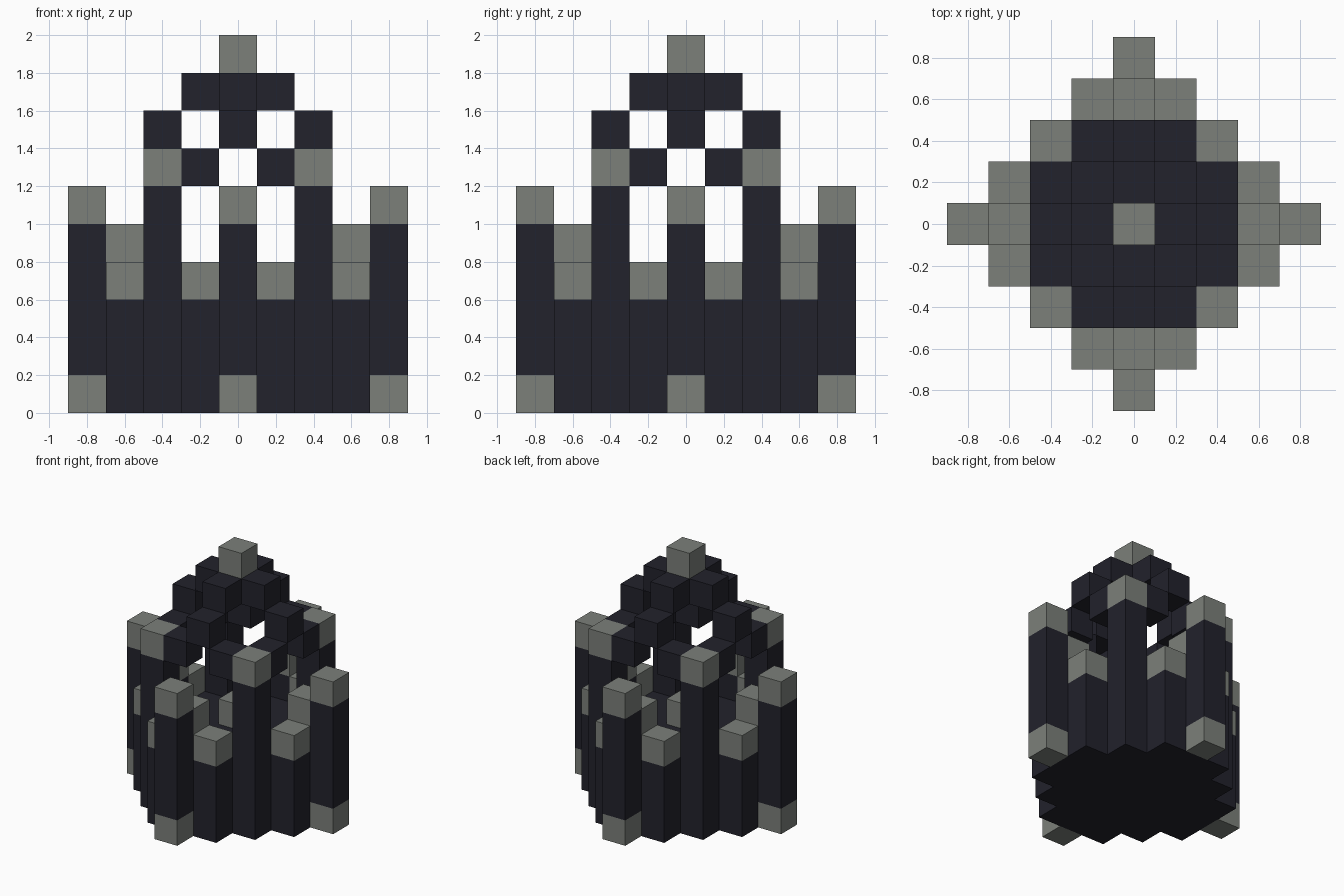
import bpy
import bmesh
from mathutils import Matrix, Vector

cube = bpy.data.objects.get("Cube")
if cube:
    bpy.data.objects.remove(cube, do_unlink=True)

U = 0.2  # block size


def material(name, colour):
    mat = bpy.data.materials.new(name)
    mat.use_nodes = True
    mat.diffuse_color = colour
    mat.node_tree.nodes["Principled BSDF"].inputs["Base Color"].default_value = colour
    return mat


DARK = material("dark slate", (0.016, 0.016, 0.025, 1))
GREY = material("stone grey", (0.2, 0.215, 0.195, 1))


def mirrored(x, y):
    """All distinct positions of a cell under the fourfold symmetry."""
    return sorted({(sx * a, sy * b) for a, b in ((x, y), (y, x))
                   for sx in (-1, 1) for sy in (-1, 1)})


def blocks(name, cells, low, high, mat):
    """One upright block on each cell, from layer low up to layer high."""
    bm = bmesh.new()
    for x, y in cells:
        centre = Vector((x * U, y * U, (low + high) * U / 2))
        size = Matrix.Diagonal((U, U, (high - low) * U, 1))
        bmesh.ops.create_cube(bm, size=1, matrix=Matrix.Translation(centre) @ size)
    mesh = bpy.data.meshes.new(name)
    bm.to_mesh(mesh)
    bm.free()
    mesh.materials.append(mat)
    obj = bpy.data.objects.new(name, mesh)
    bpy.context.collection.objects.link(obj)


# Raised floor inside the diamond of walls
floor = [(x, y) for x in range(-3, 4) for y in range(-3, 4)
         if abs(x) + abs(y) < 4 and abs(x) + abs(y) != 3 or
         abs(x) + abs(y) == 3 and x * y != 0]
blocks("floor", floor, 0, 3, DARK)
blocks("centre_stone", [(0, 0)], 3, 4, GREY)

# Four outer towers with stone feet and caps
towers = mirrored(4, 0)
blocks("tower_feet", towers, 0, 1, GREY)
blocks("tower_shafts", towers, 1, 5, DARK)
blocks("tower_caps", towers, 5, 6, GREY)

# Buttresses behind the towers
blocks("buttresses", mirrored(3, 0), 0, 4, DARK)
blocks("buttress_caps", mirrored(3, 0), 4, 5, GREY)

# Low wall posts
blocks("wall_posts", mirrored(3, 1), 0, 3, DARK)
blocks("wall_post_caps", mirrored(3, 1), 3, 4, GREY)

# Tall pillars carrying the dome
blocks("pillars", mirrored(2, 2), 0, 6, DARK)
blocks("pillar_caps", mirrored(2, 2), 6, 7, GREY)

# Open stepped dome with its finial
blocks("dome_brackets", mirrored(2, 1), 6, 7, DARK)
blocks("dome_arches", mirrored(2, 0), 7, 8, DARK)
blocks("dome_crown", mirrored(1, 0) + [(0, 0)], 8, 9, DARK)
blocks("finial", [(0, 0)], 9, 10, GREY)
